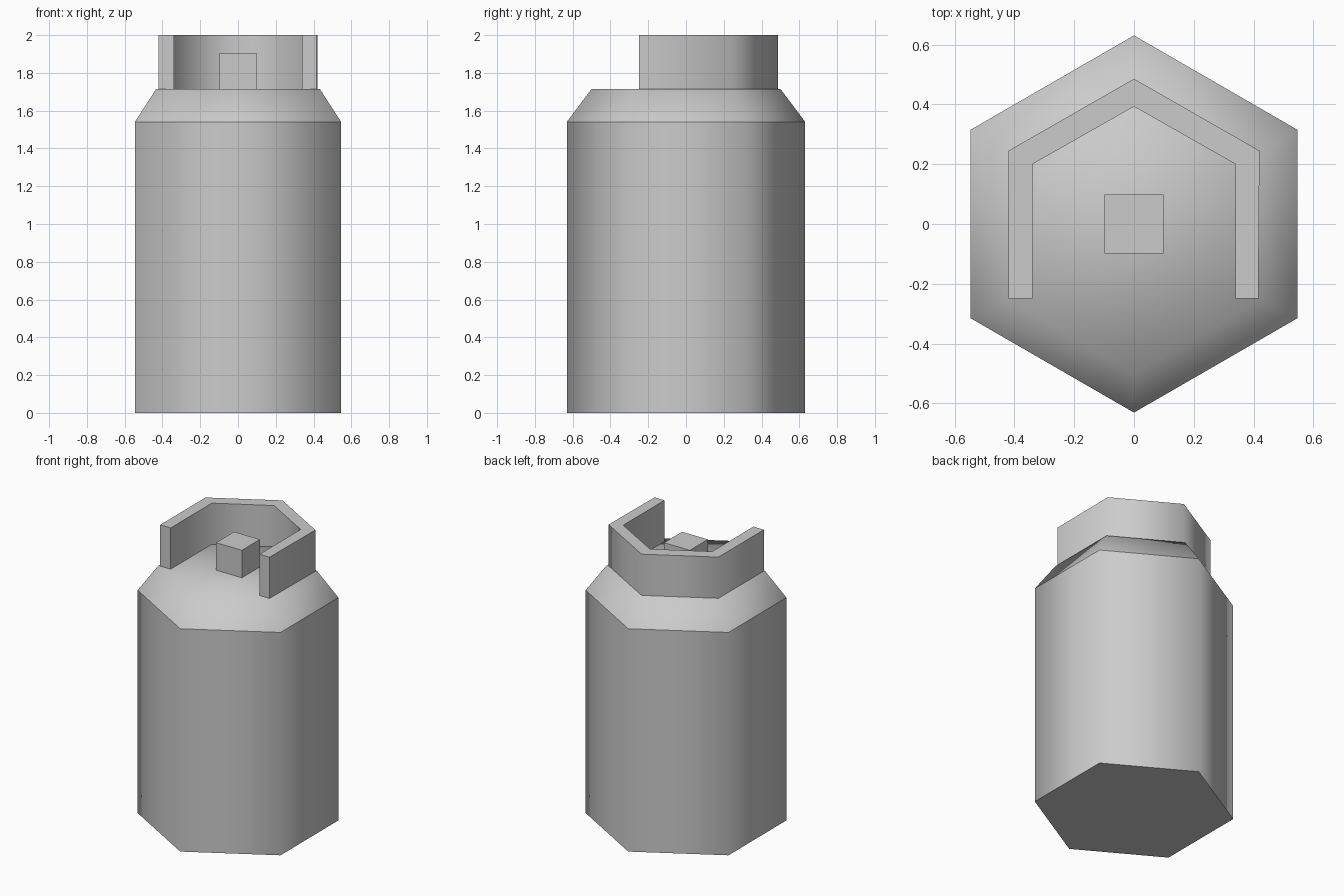
import bpy
import bmesh
import math

cube = bpy.data.objects.get("Cube")
if cube:
    bpy.data.objects.remove(cube, do_unlink=True)

grey = bpy.data.materials.new("painted grey metal")
grey.use_nodes = True
colour = (0.6, 0.6, 0.6, 1)
grey.diffuse_color = colour
grey.node_tree.nodes["Principled BSDF"].inputs["Base Color"].default_value = colour


def finish(name, bm, is_sharp):
    """Turn a bmesh into a smooth object with chosen sharp edges."""
    bmesh.ops.recalc_face_normals(bm, faces=bm.faces)
    for face in bm.faces:
        face.smooth = True
    for edge in bm.edges:
        edge.smooth = not is_sharp(edge)
    mesh = bpy.data.meshes.new(name)
    bm.to_mesh(mesh)
    bm.free()
    mesh.materials.append(grey)
    obj = bpy.data.objects.new(name, mesh)
    bpy.context.collection.objects.link(obj)
    return obj


def hexagon(bm, radius, z):
    angles = [math.radians(30 + 60 * i) for i in range(6)]
    return [bm.verts.new((radius * math.cos(a), radius * math.sin(a), z)) for a in angles]


SHOULDER, TOP = 1.54, 1.715

# Tank body: hexagonal barrel, sloped shoulder softly shaded into the top
bm = bmesh.new()
rings = [hexagon(bm, r, z) for r, z in ((0.631, 0), (0.631, SHOULDER), (0.5, TOP))]
for low, high in zip(rings, rings[1:]):
    for i in range(6):
        j = (i + 1) % 6
        bm.faces.new((low[i], low[j], high[j], high[i]))
bm.faces.new(rings[0])
bm.faces.new(rings[-1])
finish("tank_body", bm,
       lambda e: all(v.co.z < 0.01 for v in e.verts)
       or all(abs(v.co.z - SHOULDER) < 0.01 for v in e.verts))

# Collar: bent guard wall, open at the front
outer = [(-0.42, -0.25), (-0.42, 0.245), (0, 0.486), (0.42, 0.245), (0.416, -0.25)]
inner = [(-0.34, -0.25), (-0.34, 0.2), (0, 0.393), (0.34, 0.2), (0.34, -0.25)]
bm = bmesh.new()
strips = [[bm.verts.new((x, y, TOP)) for x, y in path] for path in (outer, inner)]
base = [bm.faces.new((strips[0][i], strips[0][i + 1], strips[1][i + 1], strips[1][i]))
        for i in range(4)]
raised = bmesh.ops.extrude_face_region(bm, geom=base, use_keep_orig=True)
for item in raised["geom"]:
    if isinstance(item, bmesh.types.BMVert):
        item.co.z = 2
finish("collar", bm, lambda e: e.calc_face_angle(0) > math.radians(75))

# Valve block in the middle of the top
bm = bmesh.new()
bmesh.ops.create_cube(bm, size=1)
for v in bm.verts:
    v.co.x *= 0.197
    v.co.y *= 0.197
    v.co.z = TOP if v.co.z < 0 else 1.905
finish("valve_block", bm, lambda e: True)
